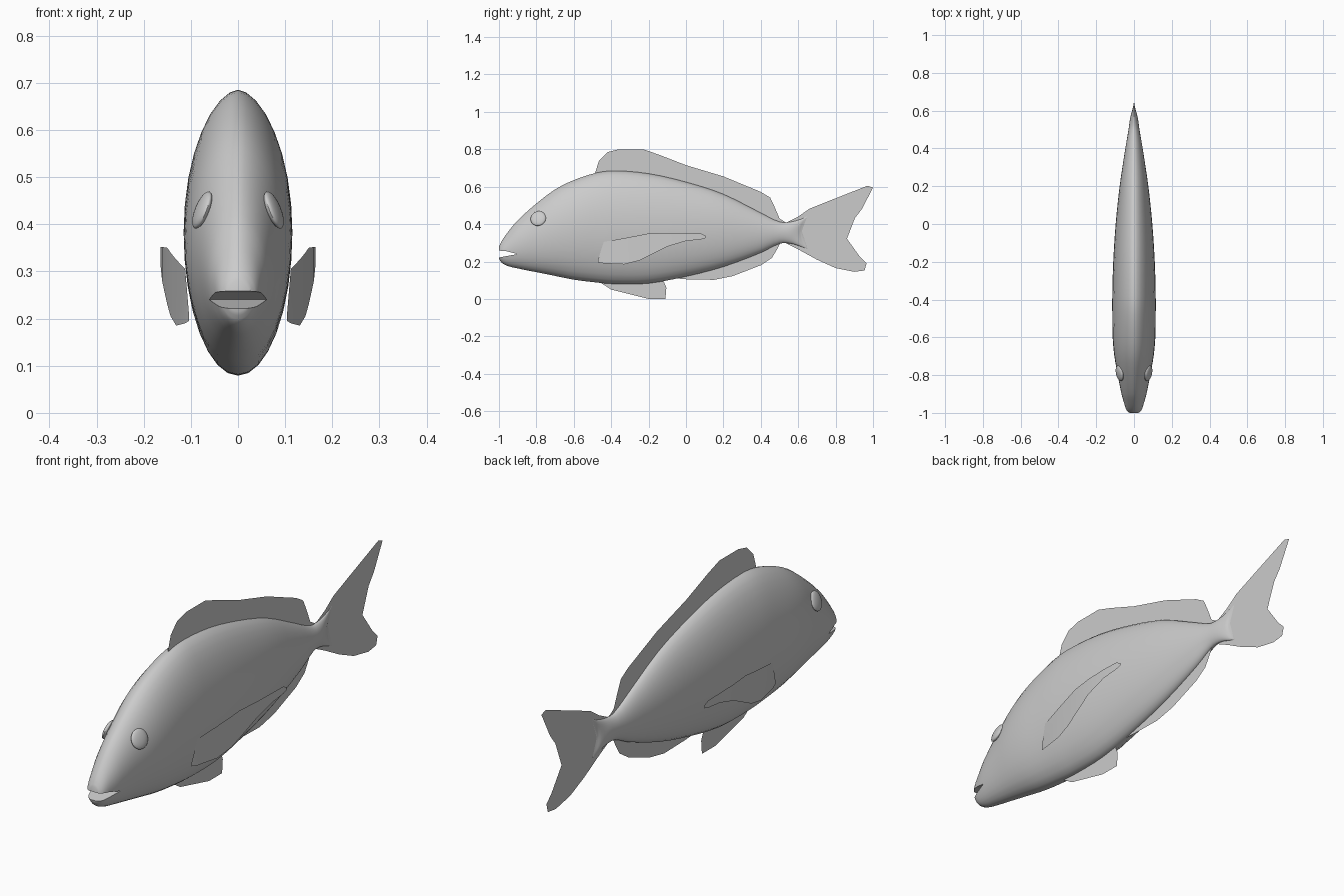
import bpy, bmesh, math
from mathutils import Matrix, Vector

if "Cube" in bpy.data.objects:
    bpy.data.objects.remove(bpy.data.objects["Cube"])

grey = bpy.data.materials.new("pale grey")
grey.diffuse_color = (0.6, 0.6, 0.6, 1)
grey.use_nodes = True
grey.node_tree.nodes["Principled BSDF"].inputs["Base Color"].default_value = grey.diffuse_color


def make_object(name, bm, smooth=True):
    mesh = bpy.data.meshes.new(name)
    bm.to_mesh(mesh)
    bm.free()
    mesh.materials.append(grey)
    ob = bpy.data.objects.new(name, mesh)
    bpy.context.collection.objects.link(ob)
    if smooth:
        shade(ob)
    return ob


def shade(ob):
    bpy.ops.object.select_all(action='DESELECT')
    ob.select_set(True)
    bpy.context.view_layer.objects.active = ob
    bpy.ops.object.shade_smooth_by_angle(angle=math.radians(40))


def spline(points, steps):
    """Catmull-Rom through the stations."""
    pts = [Vector(p) for p in points]
    out = []
    for i in range(len(pts) - 1):
        a, b, c = pts[max(i - 1, 0)], pts[i], pts[i + 1]
        d = pts[min(i + 2, len(pts) - 1)]
        m0 = (c - a) / max(c[0] - a[0], 1e-6) * (c[0] - b[0])
        m1 = (d - b) / max(d[0] - b[0], 1e-6) * (c[0] - b[0])
        for s in range(steps):
            t = s / steps
            out.append((2*t**3 - 3*t**2 + 1) * b + (t**3 - 2*t**2 + t) * m0
                       + (3*t**2 - 2*t**3) * c + (t**3 - t**2) * m1)
    return out + [pts[-1]]


# Body: lofted rings, each station is y, bottom, top, half width
stations = [
    (-1.0, .215, .28, .026), (-.985, .193, .31, .040), (-.95, .175, .36, .052),
    (-.9, .163, .42, .066), (-.8, .143, .51, .086), (-.7, .123, .585, .104),
    (-.6, .103, .635, .113), (-.48, .088, .674, .115), (-.38, .08, .685, .115),
    (-.2, .083, .67, .110), (0, .12, .625, .097), (.2, .172, .56, .076),
    (.4, .247, .46, .046), (.5, .295, .412, .029), (.56, .296, .412, .021),
    (.62, .278, .428, .011), (.65, .268, .442, .002)]
SEGS = 32
bm = bmesh.new()
rings = []
for y, lo, hi, w in spline(stations, 3):
    ring = []
    for k in range(SEGS):
        a = 2 * math.pi * k / SEGS
        c, s = math.cos(a), math.sin(a)
        x = w * math.copysign(abs(c) ** (1.15 if s > 0 else 1.0), c)
        # the tail end is notched between its two lobes
        notch = .035 * (1 - s * s) * max(0, (y - .56) / .09)
        ring.append(bm.verts.new((x, y - notch, (lo + hi) / 2 + s * (hi - lo) / 2)))
    rings.append(ring)
for r0, r1 in zip(rings, rings[1:]):
    for k in range(SEGS):
        n = (k + 1) % SEGS
        bm.faces.new((r0[k], r0[n], r1[n], r1[k]))
bm.faces.new(rings[0])
bm.faces.new(rings[-1])
bmesh.ops.recalc_face_normals(bm, faces=bm.faces)
body = make_object("body", bm, False)

# Mouth: a wedge cut into the snout
bm = bmesh.new()
profile = [(-1.05, .212), (-.9, .24), (-.96, .255), (-1.05, .262)]
face = bm.faces.new([bm.verts.new((-.2, y, z)) for y, z in profile])
moved = bmesh.ops.extrude_face_region(bm, geom=[face])["geom"]
bmesh.ops.translate(bm, vec=(.4, 0, 0),
                    verts=[v for v in moved if isinstance(v, bmesh.types.BMVert)])
bmesh.ops.recalc_face_normals(bm, faces=bm.faces)
cutter = make_object("mouth_cutter", bm, False)
cutter.hide_render = True
mod = body.modifiers.new("mouth", 'BOOLEAN')
mod.operation = 'DIFFERENCE'
mod.solver = 'EXACT'
mod.object = cutter
bpy.context.view_layer.objects.active = body
bpy.ops.object.modifier_apply(modifier=mod.name)
bpy.data.objects.remove(cutter)
shade(body)

# Flat fins on the centre plane, outlines in y, z
fins = {
    "dorsal_fin": [
        (-.49, .66), (-.465, .74), (-.42, .785), (-.36, .80), (-.23, .80), (-.15, .773),
        (0, .715), (.2, .655), (.4, .572), (.45, .542), (.47, .50), (.5, .43), (.54, .405),
        (.5, .39), (.4, .43), (.2, .53), (0, .59), (-.2, .64), (-.4, .65)],
    "tail_fin": [
        (.53, .405), (.6, .44), (.66, .482), (.78, .53), (.97, .605), (1, .595), (.94, .48),
        (.84, .35), (.93, .225), (.965, .19), (.955, .152), (.9, .145), (.8, .165),
        (.7, .21), (.6, .265), (.53, .30)],
    "anal_fin": [
        (-.12, .115), (0, .105), (.15, .102), (.25, .122), (.4, .18), (.46, .22), (.49, .27),
        (.51, .31), (.4, .27), (.2, .2), (0, .14)],
    "pelvic_fin": [
        (-.47, .095), (-.4, .05), (-.2, 0), (-.11, 0), (-.105, .06), (-.14, .085),
        (-.13, .12), (-.3, .11)],
}
for name, outline in fins.items():
    bm = bmesh.new()
    bm.faces.new([bm.verts.new((0, y, z)) for y, z in outline])
    bmesh.ops.triangulate(bm, faces=bm.faces)
    make_object(name, bm, False)

# Pectoral fins: bowed strips swept back from the flanks (x, y, bottom, top)
strip = [(.104, -.47, .195, .21), (.112, -.44, .19, .305), (.131, -.33, .185, .325),
         (.143, -.25, .205, .34), (.15, -.2, .23, .35), (.161, -.1, .28, .352),
         (.164, 0, .31, .352), (.163, .08, .318, .35), (.162, .105, .325, .337)]
# Eyes: flattened balls lying on the sides of the head
for side, label in ((1, "right"), (-1, "left")):
    bm = bmesh.new()
    rows = [(bm.verts.new((side * x, y, lo)), bm.verts.new((side * x, y, hi)))
            for x, y, lo, hi in strip]
    for (a, b), (c, d) in zip(rows, rows[1:]):
        bm.faces.new((a, c, d, b) if side > 0 else (b, d, c, a))
    make_object(label + "_pectoral_fin", bm)

    bm = bmesh.new()
    place = (Matrix.Translation((side * .076, -.79, .43))
             @ Matrix.Rotation(-side * math.radians(22), 4, 'Y')
             @ Matrix.Rotation(-side * math.radians(12), 4, 'Z')
             @ Matrix.Diagonal((.013, .042, .042, 1)))
    bmesh.ops.create_uvsphere(bm, u_segments=24, v_segments=12, radius=1, matrix=place)
    make_object(label + "_eye", bm)
